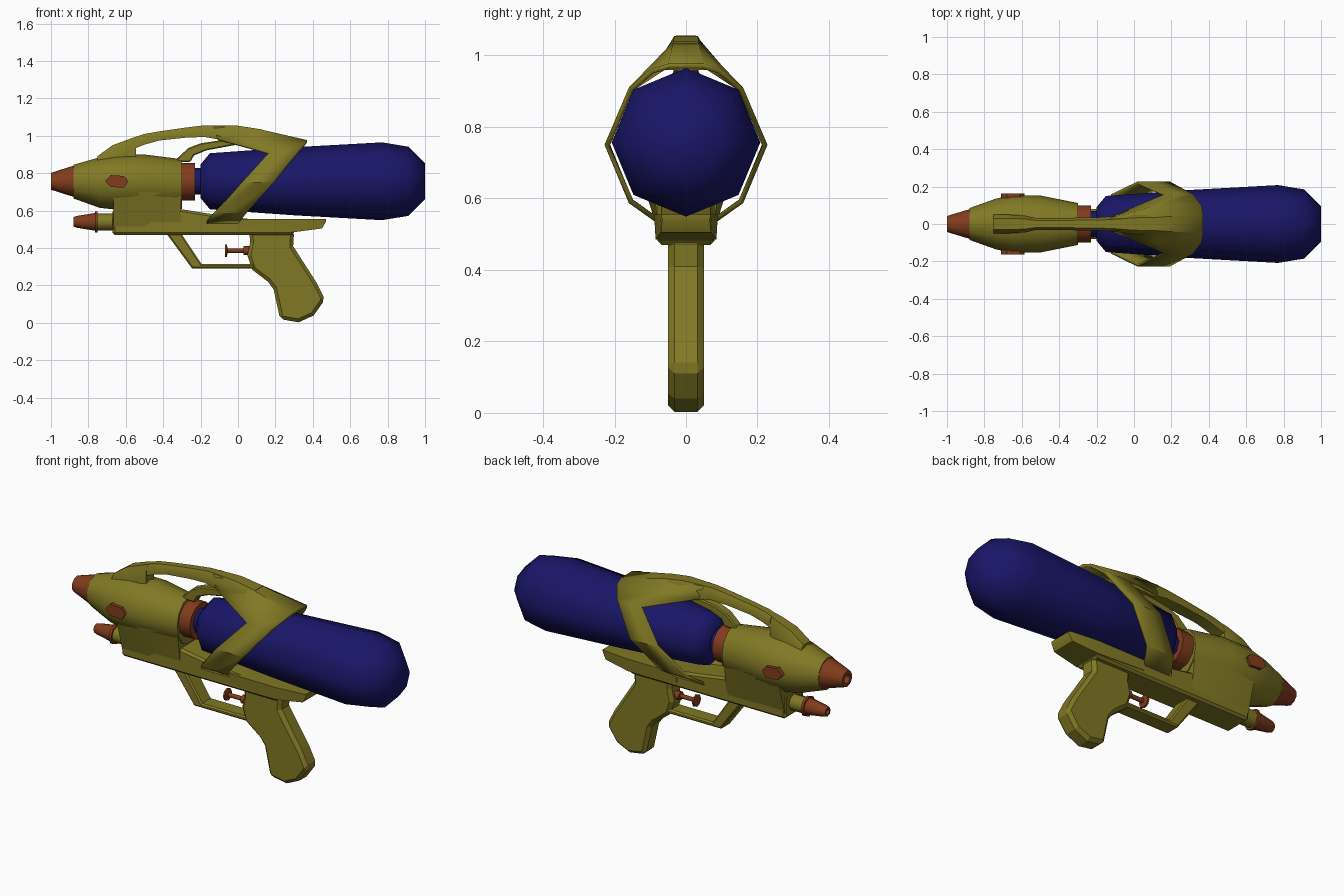
import bpy, bmesh
from math import sin, cos, pi, radians

if "Cube" in bpy.data.objects:
    bpy.data.objects.remove(bpy.data.objects["Cube"])


def material(name, rgb):
    m = bpy.data.materials.new(name)
    m.diffuse_color = (*rgb, 1)
    m.use_nodes = True
    m.node_tree.nodes["Principled BSDF"].inputs["Base Color"].default_value = m.diffuse_color
    return m


OLIVE = material("olive_plastic", (0.22, 0.19, 0.018))
BLUE = material("blue_plastic", (0.01, 0.008, 0.14))
ORANGE = material("orange_plastic", (0.22, 0.045, 0.012))


def make(name, verts, faces, mat, angle=35, recalc=True):
    me = bpy.data.meshes.new(name)
    me.from_pydata(verts, [], faces)
    if recalc:
        bm = bmesh.new()
        bm.from_mesh(me)
        bmesh.ops.recalc_face_normals(bm, faces=bm.faces)
        bm.to_mesh(me)
        bm.free()
    ob = bpy.data.objects.new(name, me)
    bpy.context.collection.objects.link(ob)
    me.materials.append(mat)
    bpy.ops.object.select_all(action='DESELECT')
    ob.select_set(True)
    bpy.context.view_layer.objects.active = ob
    if angle:
        bpy.ops.object.shade_smooth_by_angle(angle=radians(angle))
    return ob


def loft(name, rings, mat, angle=35):
    """Skin closed rings of equal size and cap both ends."""
    n = len(rings[0])
    verts = [p for r in rings for p in r]
    faces = [(k * n + i, k * n + (i + 1) % n, (k + 1) * n + (i + 1) % n, (k + 1) * n + i)
             for k in range(len(rings) - 1) for i in range(n)]
    faces += [tuple(range(n)), tuple(range(len(verts) - n, len(verts)))]
    return make(name, verts, faces, mat, angle)


def ring(x, zc, ry, rz, n):
    return [(x, ry * sin(2 * pi * i / n), zc + rz * cos(2 * pi * i / n)) for i in range(n)]


def lathe(name, profile, zc, mat, n=8, angle=50):
    return loft(name, [ring(x, zc, r, r, n) for x, r in profile], mat, angle)


def prism(name, outline, y0, y1, mat, bevel=0.0):
    """Extrude an x-z outline across y."""
    ob = loft(name, [[(x, y, z) for x, z in outline] for y in (y0, y1)], mat, 0)
    if bevel:
        b = ob.modifiers.new("bevel", 'BEVEL')
        b.width, b.segments, b.limit_method, b.angle_limit = bevel, 1, 'ANGLE', radians(60)
    return ob


def bar(name, sections, mat):
    """Bar with chamfered top; sections are x, bottom z, top z, half width."""
    return loft(name, [[(x, -w, a), (x, -w, a + .6 * (b - a)), (x, -.6 * w, b),
                        (x, .6 * w, b), (x, w, a + .6 * (b - a)), (x, w, a)]
                       for x, a, b, w in sections], mat, 40)


# Water tank, screw collar and nozzle
lathe("water_tank", [(-.25, .07), (-.2, .07), (-.2, .09), (-.15, .15), (.3, .182), (.77, .208),
                     (.91, .185), (1, .095)], .757, BLUE)
lathe("tank_collar", [(-.31, .1), (-.23, .1)], .755, ORANGE, 12)
lathe("nozzle", [(-.87, .085), (-.9, .077), (-1, .045), (-1, .025), (-.95, .02)], .757, ORANGE, 10)

# Front body
loft("front_body", [ring(x, (t + b) / 2, w, (t - b) / 2, 12) for x, t, b, w in
                    [(-.88, .845, .665, .085), (-.74, .885, .615, .135), (-.65, .9, .605, .155),
                     (-.5, .9, .605, .152), (-.3, .875, .61, .112)]], OLIVE, 45)

# Side studs
for side in (-1, 1):
    prism("side_stud", [(-.71, .757), (-.68, .79), (-.61, .785), (-.585, .757), (-.61, .722), (-.68, .727)],
          side * .1, side * .163, ORANGE)

# Lower rail with the flared block under the body, and rear tray
prism("lower_rail", [(-.67, .47), (.3, .47), (.3, .53), (.02, .56), (-.13, .58), (-.3, .607), (-.67, .607)],
      -.08, .08, OLIVE, .012)
loft("body_skirt", [[(x, -.075, .5), (x, -w, .7), (x, w, .7), (x, .075, .5)]
                    for x, w in ((-.665, .13), (-.5, .14), (-.305, .1))], OLIVE, 40)
loft("rear_tray", [[(x, -w, a), (x, -w * 1.05, .555), (x, w * 1.05, .555), (x, w, a)]
                   for x, w, a in ((0, .083, .5), (.3, .085, .485), (.45, .07, .505), (.47, .066, .54))], OLIVE)

# Pump barrel and tip
lathe("pump_barrel", [(-.76, .045), (-.65, .045)], .54, OLIVE)
lathe("pump_tip", [(-.75, .056), (-.765, .056), (-.765, .047), (-.86, .032), (-.88, .025), (-.88, .014),
                   (-.86, .012)], .54, ORANGE)

# Grip, trigger guard and trigger
prism("grip", [(.06, .49), (.065, .43), (.05, .36), (.075, .285), (.16, .22), (.19, .18), (.225, .02),
               (.325, .003), (.405, .04), (.465, .125), (.42, .215), (.295, .41), (.3, .49)],
      -.05, .05, OLIVE, .018)
prism("trigger_guard", [(-.385, .48), (-.245, .29), (.09, .29), (.09, .315), (-.195, .315), (-.305, .48)],
      -.045, .045, OLIVE, .008)
lathe("trigger", [(-.07, .034), (-.06, .034), (-.055, .012), (.03, .012), (.03, .024), (.07, .024)],
      .386, ORANGE)

# Top handle and the thin brace below it
bar("top_handle", [(-.75, .84, .892, .05), (-.67, .84, .95, .05), (-.58, .84, .983, .045),
                   (-.546, .88, .995, .036), (-.545, .935, .995, .034), (-.5, .953, 1.01, .032),
                   (-.42, .975, 1.024, .032), (-.28, .99, 1.044, .034), (-.18, .994, 1.056, .036),
                   (-.1, .98, 1.056, .042), (0, .965, 1.054, .055), (.13, .96, 1.034, .06)], OLIVE)
prism("tank_brace", [(-.335, .86), (-.32, .885), (-.265, .935), (-.2, .96), (-.1, .975), (.1, .985), (.1, .95),
                     (-.02, .95), (-.17, .922), (-.235, .895), (-.255, .86)], -.025, .025, OLIVE, .006)

# Roof shell and slanted strap: rows of front, middle and rear points, mirrored over y
half = [[(-.13, .03, 1.054), (.1, .035, 1.039), (.37, .05, .977)],
        [(-.11, .045, .985), (.12, .1, .972), (.36, .1, .962)],
        [(.165, .16, .91), (.24, .16, .91), (.315, .16, .91)],
        [(.02, .228, .75), (.1, .228, .75), (.19, .228, .75)],
        [(-.12, .16, .587), (-.04, .16, .587), (.045, .16, .587)],
        [(-.17, .08, .53), (-.1, .08, .53), (0, .08, .53)]]
rows = [[(x, -y, z) for x, y, z in r] for r in reversed(half)] + half
quads = [(3 * i + j, 3 * i + j + 1, 3 * i + j + 4, 3 * i + j + 3)
         for i in range(len(rows) - 1) for j in range(2)]
strap = make("tank_strap", [p for r in rows for p in r], quads, OLIVE, 30, recalc=False)
s = strap.modifiers.new("thickness", 'SOLIDIFY')
s.thickness, s.offset = .015, -1
